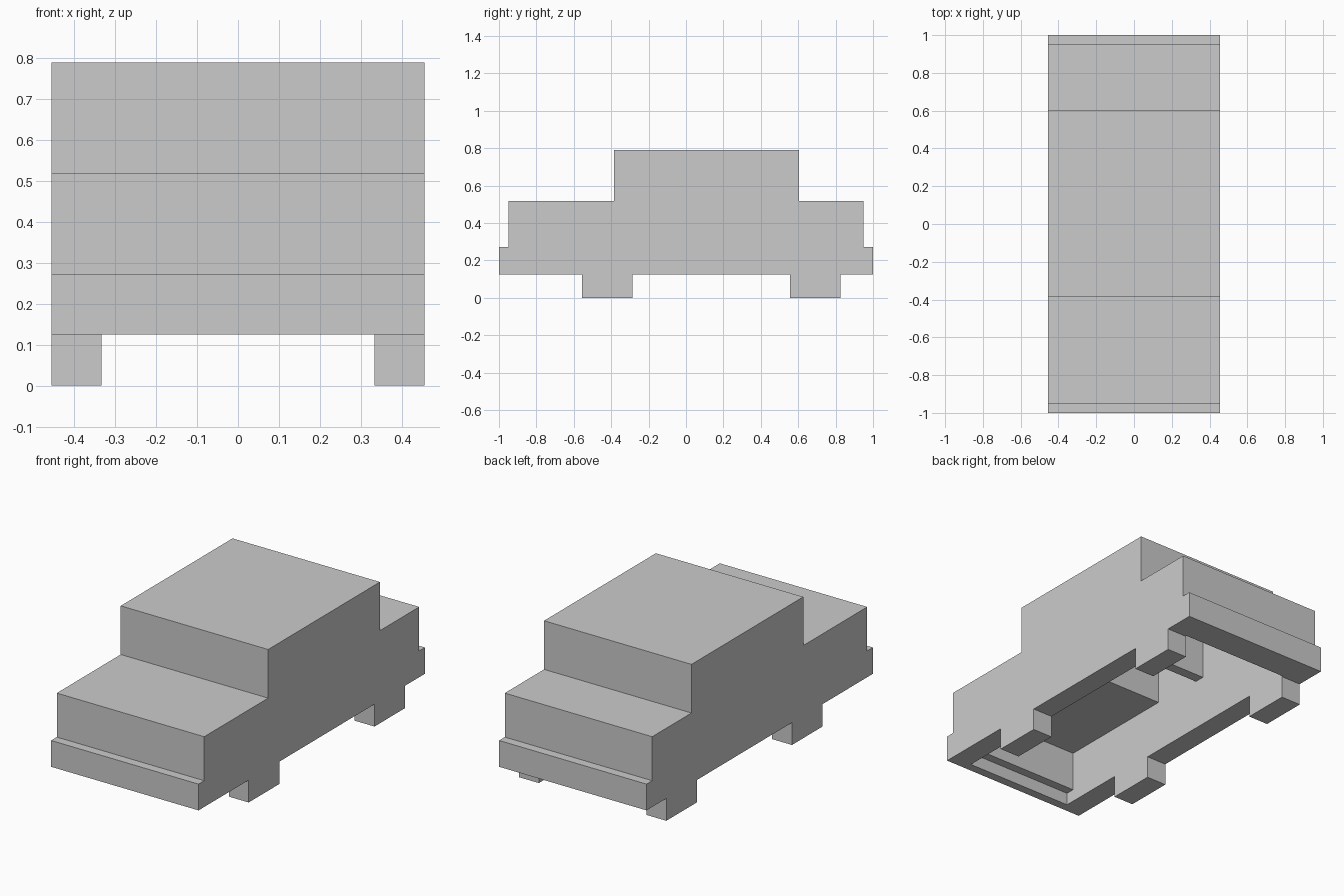
import bpy
import bmesh

if "Cube" in bpy.data.objects:
    bpy.data.objects.remove(bpy.data.objects["Cube"])


def extrude_profile(name, profile, half_width):
    """Extrude a closed (y, z) side profile across x."""
    bm = bmesh.new()
    face = bm.faces.new([bm.verts.new((-half_width, y, z)) for y, z in profile])
    result = bmesh.ops.extrude_face_region(bm, geom=[face])
    moved = [g for g in result["geom"] if isinstance(g, bmesh.types.BMVert)]
    bmesh.ops.translate(bm, verts=moved, vec=(2 * half_width, 0, 0))
    bmesh.ops.recalc_face_normals(bm, faces=bm.faces)
    mesh = bpy.data.meshes.new(name)
    bm.to_mesh(mesh)
    bm.free()
    obj = bpy.data.objects.new(name, mesh)
    bpy.context.collection.objects.link(obj)
    return obj


# Outer silhouette: bumpers, hood, cabin, trunk and wheel blocks
body_profile = [
    (-1.0, 0.125), (-1.0, 0.272), (-0.95, 0.272), (-0.95, 0.518),
    (-0.385, 0.518), (-0.385, 0.79), (0.603, 0.79), (0.603, 0.518),
    (0.95, 0.518), (0.95, 0.272), (1.0, 0.272), (1.0, 0.125),
    (0.825, 0.125), (0.825, 0.0), (0.555, 0.0), (0.555, 0.125),
    (-0.285, 0.125), (-0.285, 0.0), (-0.557, 0.0), (-0.557, 0.125),
]
body = extrude_profile("car_body", body_profile, 0.456)

# Hollow underside: engine bay, two cabin bays split by a partition, trunk
cavity_profile = [
    (-0.95, -0.1), (-0.95, 0.195), (-0.90, 0.195), (-0.90, 0.418),
    (-0.194, 0.418), (-0.194, 0.69), (0.114, 0.69), (0.114, 0.41),
    (0.172, 0.41), (0.172, 0.69), (0.50, 0.69), (0.50, 0.418),
    (0.832, 0.418), (0.832, -0.1),
]
cavity = extrude_profile("interior_cutter", cavity_profile, 0.333)
cavity.hide_render = True
cavity.hide_viewport = False
cavity.display_type = 'WIRE'

hollow = body.modifiers.new("hollow", 'BOOLEAN')
hollow.operation = 'DIFFERENCE'
hollow.solver = 'EXACT'
hollow.object = cavity

# Bake the cut and drop the cutter
bpy.context.view_layer.objects.active = body
body.select_set(True)
bpy.ops.object.modifier_apply(modifier=hollow.name)
bpy.data.objects.remove(cavity, do_unlink=True)
